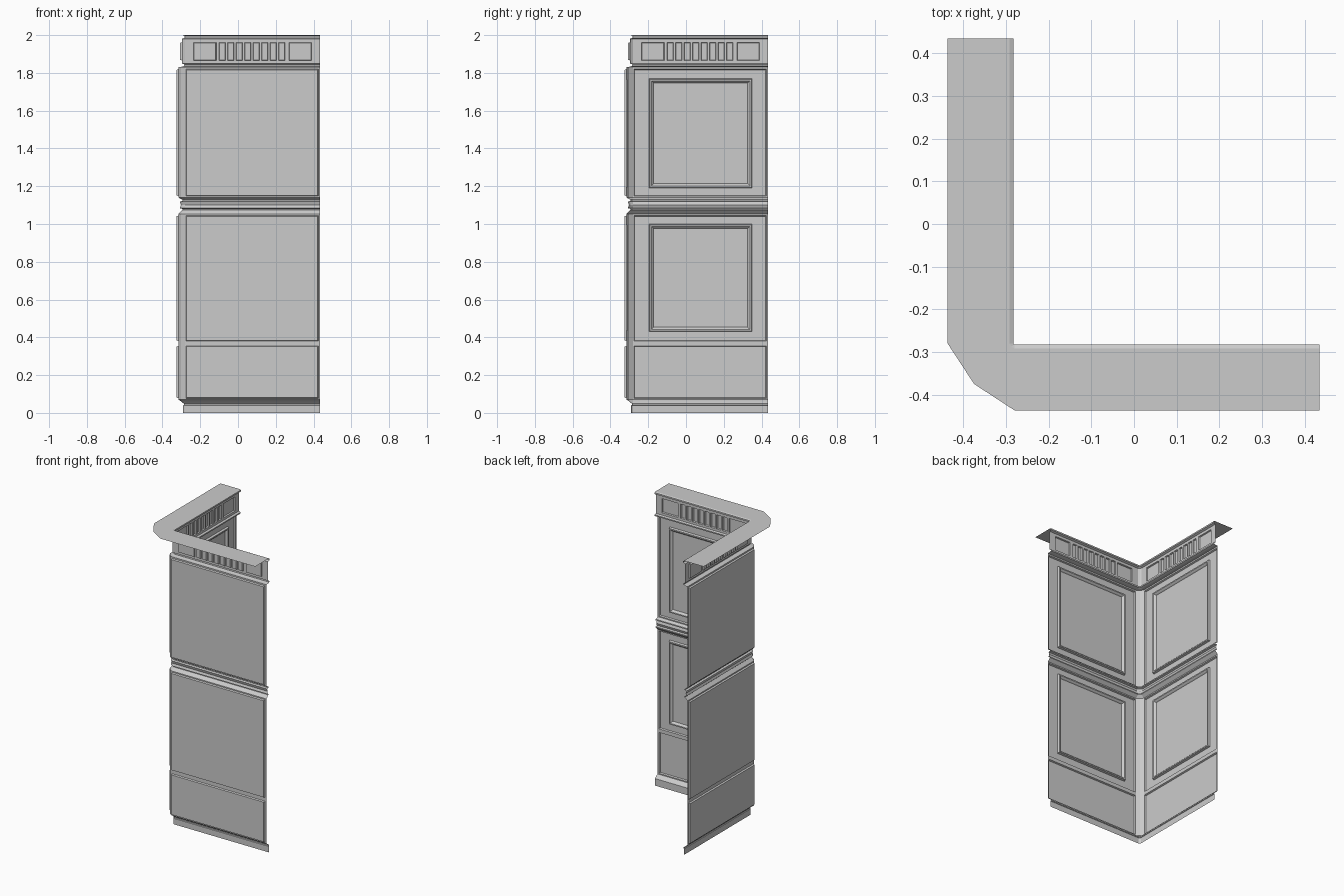
import bpy, bmesh

if "Cube" in bpy.data.objects:
    bpy.data.objects.remove(bpy.data.objects["Cube"])

INNER, END = -0.28, 0.435      # start of the rounded corner, free end of each wall


def finish(bm, name):
    me = bpy.data.meshes.new(name)
    bm.to_mesh(me)
    bm.free()
    ob = bpy.data.objects.new(name, me)
    bpy.context.collection.objects.link(ob)
    return ob


def sweep(name, profile):
    """Sweep (offset, z) points along both walls, turning through the corner."""
    bm = bmesh.new()
    rows = []
    for c, z in profile:
        k = max(0.001, INNER - c)
        m = c + 0.395 * k
        path = [(c, END), (c, c + k), (m, m), (c + k, c), (END, c)]
        rows.append([bm.verts.new((x, y, z)) for x, y in path])
    for a, b in zip(rows, rows[1:]):
        for i in range(4):
            bm.faces.new((a[i], a[i + 1], b[i + 1], b[i]))
    return finish(bm, name)


def both_walls(name, build):
    """Build a piece on the front wall, then swap x and y for the side wall."""
    for side in ("front", "side"):
        bm = bmesh.new()
        build(bm)
        if side == "side":
            for v in bm.verts:
                v.co.x, v.co.y = v.co.y, v.co.x
            bmesh.ops.reverse_faces(bm, faces=bm.faces[:])
        finish(bm, name + "_" + side)


def grid(bm, us, zs, y):
    vs = [[bm.verts.new((u, y, z)) for u in us] for z in zs]
    return [[bm.faces.new((vs[j][i + 1], vs[j][i], vs[j + 1][i], vs[j + 1][i + 1]))
             for i in range(len(us) - 1)] for j in range(len(zs) - 1)]


def inset(bm, faces, thickness, depth):
    bm.normal_update()
    bmesh.ops.inset_individual(bm, faces=faces, thickness=thickness, depth=depth,
                               use_even_offset=True)


# recessed fields between stiles and rails
def panel(bottom, low, high, top):
    def build(bm):
        f = grid(bm, [INNER, INNER + 0.004, 0.425, END], [bottom, low, high, top], -0.315)
        inset(bm, [f[1][1]], 0.004, -0.010)
    return build


# raised picture-frame moulding on a field
def frame(low, high):
    def build(bm):
        f = grid(bm, [-0.195, 0.35], [low, high], -0.325)[0][0]
        for t, d in ((0.004, 0.014), (0.008, 0.0), (0.008, -0.008), (0.004, -0.006)):
            inset(bm, [f], t, d)
        bmesh.ops.delete(bm, geom=[f], context='FACES')
    return build


both_walls("dado_panel", panel(0.07, 0.077, 0.355, 0.368))
both_walls("lower_panel", panel(0.368, 0.38, 1.045, 1.053))
both_walls("upper_panel", panel(1.14, 1.147, 1.82, 1.83))
both_walls("lower_panel_frame", frame(0.43, 1.0))
both_walls("upper_panel_frame", frame(1.19, 1.77))


# frieze with square end panels and a row of narrow flutes
def frieze(bm):
    us, cells = [INNER], []

    def add(a, b):
        us.append(a)
        cells.append(len(us) - 1)
        us.append(b)
    add(-0.235, -0.115)
    for i in range(8):
        add(-0.10 + i * 0.045, -0.10 + i * 0.045 + 0.033)
    add(0.27, 0.39)
    us.append(END)
    f = grid(bm, us, [1.85, 1.866, 1.962, 1.98], -0.297)
    inset(bm, [f[1][i] for i in cells], 0.003, -0.009)


both_walls("frieze", frieze)

# rounded corner posts joining the two walls
sweep_parts = {
    "corner_post_lower": (-0.315, 0.07, 1.053),
    "corner_post_upper": (-0.315, 1.14, 1.83),
    "corner_post_frieze": (-0.297, 1.85, 1.98),
}
for name, (c, z0, z1) in sweep_parts.items():
    bm = bmesh.new()
    m = c + 0.395 * (INNER - c)
    pts = [(c, INNER), (m, m), (INNER, c)]
    lo, hi = [[bm.verts.new((x, y, z)) for x, y in pts] for z in (z0, z1)]
    for i in range(2):
        bm.faces.new((lo[i], lo[i + 1], hi[i + 1], hi[i]))
    finish(bm, name)

# horizontal mouldings
sweep("skirting", [(-0.29, 0), (-0.29, 0.04), (-0.286, 0.042), (-0.286, 0.05),
                   (-0.292, 0.053), (-0.30, 0.06), (-0.315, 0.07)])
sweep("chair_rail", [(-0.315, 1.053), (-0.306, 1.062), (-0.295, 1.073), (-0.295, 1.080),
                     (-0.308, 1.084), (-0.302, 1.10), (-0.308, 1.118), (-0.295, 1.122),
                     (-0.295, 1.130), (-0.306, 1.134), (-0.315, 1.14)])
sweep("frieze_moulding", [(-0.315, 1.83), (-0.30, 1.832), (-0.285, 1.836),
                          (-0.284, 1.845), (-0.297, 1.85)])
# top trim with the flat wall cap behind it
sweep("top_trim_and_cap", [(-0.297, 1.98), (-0.283, 1.986), (-0.283, 1.996),
                           (-0.292, 2.0), (-0.437, 2.0)])
